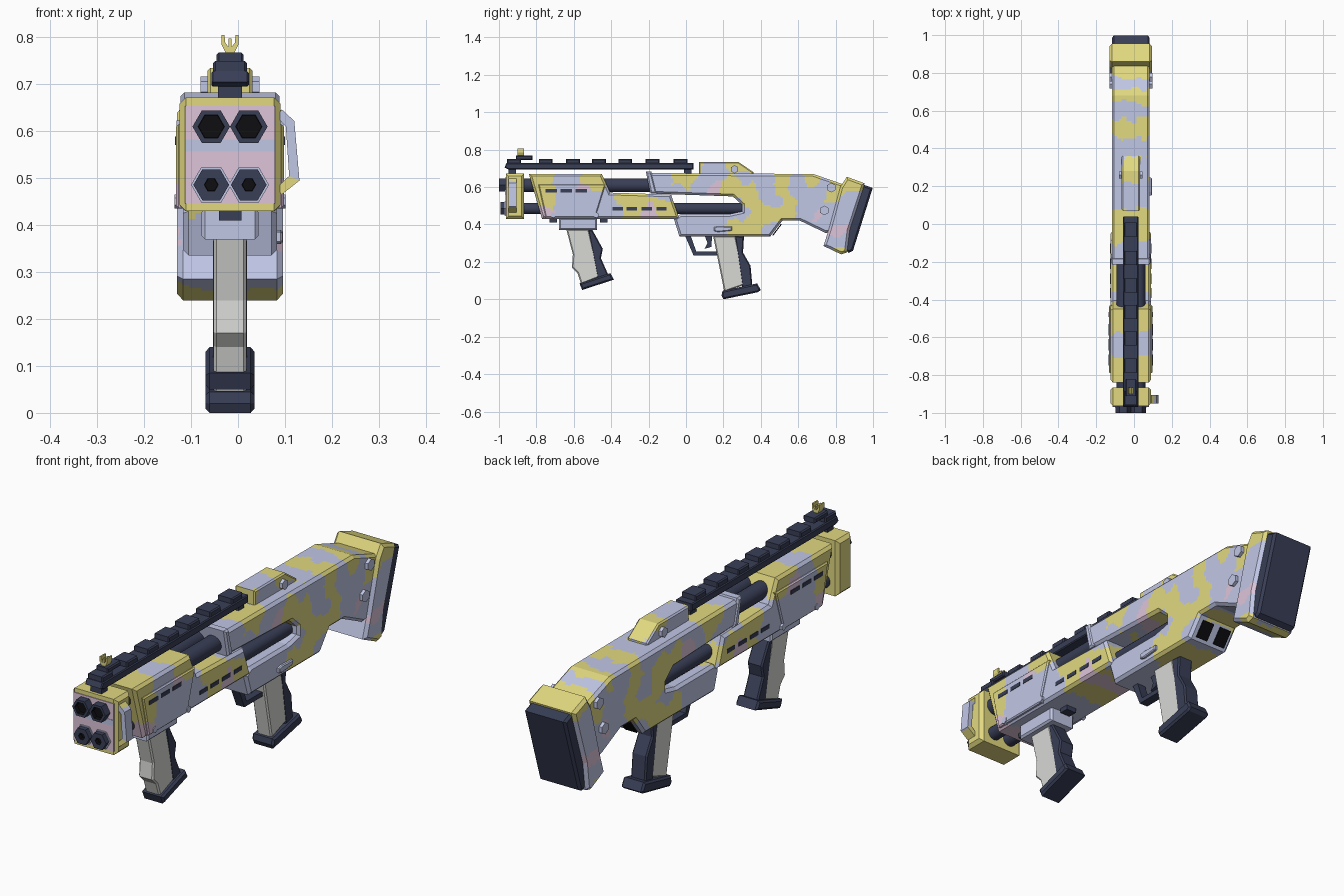
import bpy
import bmesh
from mathutils import Vector, Matrix, noise
from math import radians

cube = bpy.data.objects.get("Cube")
if cube:
    bpy.data.objects.remove(cube)

CX = -.017          # centre plane of the body
MATS = {}


def material(name, *rgb):
    lin = [((c / 255 + .055) / 1.055) ** 2.4 for c in rgb] + [1]
    m = bpy.data.materials.new(name)
    m.use_nodes = True
    m.diffuse_color = lin
    m.node_tree.nodes["Principled BSDF"].inputs["Base Color"].default_value = lin
    MATS[name] = m


material("lavender", 193, 199, 230)
material("yellow", 226, 217, 128)
material("pink", 222, 197, 218)
material("dark blue", 56, 62, 86)
material("light grey", 216, 216, 213)
material("black", 14, 14, 18)

# Camouflage patch centres on the side plane (y, z)
PATCHES = {
    "lavender": [(-.92, .56), (-.65, .67), (-.62, .47), (-.66, .55), (-.52, .52), (-.38, .5),
                 (-.16, .64), (0, .38), (.12, .43), (.18, .67), (.28, .66), (.42, .63),
                 (.14, .72), (.63, .57), (.65, .47), (.48, .37), (.74, .4), (.82, .46),
                 (.87, .54), (.85, .31), (.75, .32), (.3, .44), (.72, .62), (-.07, .57),
                 (.1, .63), (.47, .53), (.6, .64), (.18, .38)],
    "yellow": [(-.91, .67), (-.91, .44), (-.82, .64), (-.75, .65), (-.75, .56), (-.5, .66),
               (-.3, .53), (-.1, .5), (-.27, .45), (-.03, .64), (.03, .67), (.23, .61),
               (.34, .57), (.36, .5), (.43, .45), (.5, .61), (.55, .53), (.53, .47), (.25, .37),
               (.5, .67), (.68, .67), (.8, .6), (.9, .64), (.79, .235), (.29, .72), (.36, .39)],
    "pink": [(-.76, .46), (-.55, .61), (-.19, .44), (.14, .59), (.71, .44), (.82, .37)],
}


def camo_index(p):
    q = Vector((p.x * 2, p.y, p.z))
    n = noise.noise_vector(q * 11) * .04 + noise.noise_vector(q * 26) * .015
    y, z = q.y + n.y, q.z + n.z
    best = []
    for i, (colour, spots) in enumerate(PATCHES.items()):
        d = min((y - a) ** 2 + (z - b) ** 2 for a, b in spots) ** .5
        best.append((d + (.02 if colour == "pink" else 0), i))
    return min(best)[1]


def paint_camo(bm, step=.013):
    """Cut the surface into small cells and colour each by its nearest patch."""
    bmesh.ops.triangulate(bm, faces=bm.faces[:])
    for axis, size in ((2, step), (0, step * 2), (1, step)):
        values = [v.co[axis] for v in bm.verts]
        normal = Vector([float(k == axis) for k in range(3)])
        cut = min(values) + size
        end = max(values)
        while cut < end - .001:
            bmesh.ops.bisect_plane(bm, geom=bm.verts[:] + bm.edges[:] + bm.faces[:],
                                   plane_co=normal * cut, plane_no=normal, dist=1e-5)
            cut += size
    for f in bm.faces:
        f.material_index = camo_index(f.calc_center_median())


def finish(name, bm, mats):
    mesh = bpy.data.meshes.new(name)
    bm.to_mesh(mesh)
    bm.free()
    for m in mats:
        mesh.materials.append(MATS[m])
    ob = bpy.data.objects.new(name, mesh)
    bpy.context.collection.objects.link(ob)
    return ob


def prism(name, pts, lo, hi, mat, bevel=0, axis="x"):
    """Extrude a profile along x (points are y, z) or along y (points are x, z)."""
    bm = bmesh.new()
    if axis == "x":
        lo, hi = lo + CX, hi + CX
        verts = [bm.verts.new((lo, u, v)) for u, v in pts]
        move = Vector((hi - lo, 0, 0))
    else:
        verts = [bm.verts.new((u + CX, lo, v)) for u, v in pts]
        move = Vector((0, hi - lo, 0))
    face = bm.faces.new(verts)
    ext = bmesh.ops.extrude_face_region(bm, geom=[face], use_keep_orig=True)
    bmesh.ops.translate(bm, vec=move, verts=[g for g in ext["geom"] if isinstance(g, bmesh.types.BMVert)])
    bmesh.ops.recalc_face_normals(bm, faces=bm.faces[:])
    if bevel:
        k = 0 if axis == "x" else 1
        rim = [e for e in bm.edges if abs(e.verts[0].co[k] - e.verts[1].co[k]) < 1e-5]
        bmesh.ops.bevel(bm, geom=rim, offset=bevel, segments=1, profile=.5,
                        affect="EDGES", clamp_overlap=True)
    if mat == "camo":
        paint_camo(bm)
        return finish(name, bm, PATCHES)
    return finish(name, bm, [mat])


def slab(name, pts, half, mat, bevel=0):
    return prism(name, pts, -half, half, mat, bevel)


def box(name, y0, y1, z0, z1, half, mat, bevel=0):
    return slab(name, [(y0, z0), (y1, z0), (y1, z1), (y0, z1)], half, mat, bevel)


def rod(name, axis, centre, r, length, sides, mat, hole=0):
    """Cylinder along x or y; an optional dark bore opens its front end."""
    bm = bmesh.new()
    bmesh.ops.create_cone(bm, cap_ends=True, segments=sides, radius1=r, radius2=r, depth=length)
    turn = Matrix.Rotation(radians(90), 4, "Y" if axis == "x" else "X")
    bmesh.ops.transform(bm, matrix=turn @ Matrix.Rotation(radians(30), 4, "Z"), verts=bm.verts[:])
    if hole:
        f = min(bm.faces, key=lambda g: g.calc_center_median().y)
        bmesh.ops.inset_individual(bm, faces=[f], thickness=r * .87 - hole)
        wall = bmesh.ops.inset_individual(bm, faces=[f], thickness=.001)["faces"]
        for g in wall + [f]:
            g.material_index = 1
        bmesh.ops.translate(bm, vec=(0, .018, 0), verts=f.verts[:])
    x, y, z = centre
    bmesh.ops.translate(bm, vec=(x + CX, y, z), verts=bm.verts[:])
    ob = finish(name, bm, [mat, "black"] if hole else [mat])
    if sides > 6:
        bpy.ops.object.select_all(action="DESELECT")
        ob.select_set(True)
        bpy.context.view_layer.objects.active = ob
        bpy.ops.object.shade_smooth_by_angle(angle=radians(40))
    return ob


# Receiver with through slot, collar and stock
slab("receiver", [(-.21, .675), (.68, .67), (.84, .615), (.8, .36), (.745, .355), (.61, .42),
                  (.515, .42), (.45, .335), (-.035, .335), (-.065, .43), (-.03, .455), (.23, .455),
                  (.3, .47), (.3, .505), (.25, .55), (-.18, .565)], .1, "camo", .012)
slab("receiver_collar", [(-.215, .683), (-.185, .683), (-.155, .565), (-.19, .565)],
     .105, "lavender", .008)
slab("butt", [(.86, .655), (.955, .62), (.945, .585), (.875, .37), (.86, .25), (.83, .24),
              (.735, .285), (.765, .38), (.825, .6)], .113, "camo", .013)
slab("butt_pad", [(.93, .62), (.998, .595), (.893, .26), (.87, .248), (.845, .27), (.86, .4)],
     .1, "dark blue", .01)
for y, z in ((.777, .597), (.74, .475)):
    rod("stock_bolt", "x", (0, y, z), .026, .228, 6, "lavender")

# Loading ports under the stock
for x in (-.045, .045):
    prism("loading_port", [(.462, .344), (.508, .404), (.512, .4), (.466, .34)],
          x - .028, x + .028, "black")

# Forward handguard with side panels
slab("handguard", [(-.84, .67), (-.45, .67), (-.405, .57), (-.08, .56), (-.035, .43), (-.77, .43)],
     .107, "camo", .012)
slab("handguard_panel", [(-.79, .615), (-.43, .615), (-.485, .437), (-.75, .437)], .115, "camo", .005)
for y in (-.72, -.64, -.56):
    box("panel_vent", y - .03, y + .03, .571, .589, .117, "dark blue")
for y in (-.365, -.29, -.21, -.13):
    box("pump_vent", y - .027, y + .027, .476, .494, .109, "dark blue")
for y in (-.71, -.48):
    rod("panel_bolt", "x", (0, y, .45), .015, .236, 6, "lavender")
for y in (-.71, -.44):
    box("lower_lug", y - .02, y + .02, .41, .44, .024, "dark blue")

# Muzzle block, barrels and nozzles
box("muzzle_block", -.963, -.865, .43, .672, .108, "yellow", .014)
box("muzzle_face", -.966, -.96, .446, .654, .096, "pink")
box("face_stripe", -.968, -.96, .557, .583, .096, "lavender")
for x in (-.04, .04):
    rod("upper_barrel", "y", (x, -.38, .61), .037, 1.1, 20, "dark blue")
    rod("lower_barrel", "y", (x, -.3, .485), .03, 1.22, 20, "dark blue")
    rod("upper_nozzle", "y", (x, -.965, .61), .04, .07, 6, "dark blue", .023)
    rod("nozzle_washer", "y", (x, -.965, .486), .043, .012, 6, "lavender")
    rod("lower_nozzle", "y", (x, -.965, .486), .038, .055, 6, "dark blue", .01)
prism("side_handle", [(.11, .647), (.137, .622), (.148, .495), (.11, .465), (.1, .48),
                      (.126, .505), (.119, .61), (.1, .63)], -.95, -.905, "camo", 0, "y")

# Top rail with teeth, supports and front sight
slab("rail", [(-.97, .705), (-.95, .695), (.04, .695), (.04, .728), (-.96, .728)], .04, "dark blue", .004)
for y in (-.92, -.75, -.605, -.465, -.325, -.18, -.03):
    box("rail_tooth", y - .037, y + .037, .72, .75, .036, "dark blue", .005)
for y in (-.93, .01):
    box("rail_support", y - .02, y + .02, .66, .7, .026, "dark blue")
box("sight_base", -.91, -.82, .745, .768, .029, "dark blue", .005)
prism("sight_fork", [(-.008, .765), (.008, .765), (.018, .785), (.018, .805), (.012, .805),
                     (.01, .788), (.003, .78), (.003, .798), (-.003, .798), (-.003, .78),
                     (-.01, .788), (-.012, .805), (-.018, .805), (-.018, .785)],
      -.9, -.865, "yellow", 0, "y")

# Rear sight hump
slab("rear_hump", [(.07, .66), (.07, .735), (.28, .735), (.36, .68), (.36, .66)], .048, "camo", .006)
rod("hump_bolt", "x", (0, .26, .695), .022, .125, 6, "lavender")

# Fire selector on one side
prism("selector_lever", [(.15, .365), (.17, .36), (.245, .367), (.245, .388), (.17, .39), (.15, .385)],
      .09, .112, "lavender", .004)

# Trigger and guard
slab("trigger_guard", [(-.005, .34), (.04, .235), (.18, .235), (.18, .255), (.055, .255), (.025, .34)],
     .02, "dark blue")
slab("trigger", [(.1, .34), (.14, .34), (.135, .28), (.1, .27), (.115, .3)], .012, "dark blue")

# Rear grip
slab("rear_grip", [(.145, .34), (.265, .34), (.32, .08), (.205, .04)], .035, "light grey", .006)
slab("rear_grip_spine", [(.26, .34), (.31, .335), (.305, .25), (.345, .18), (.355, .07), (.3, .06)],
     .036, "dark blue", .006)
slab("rear_grip_base", [(.195, .045), (.38, .085), (.4, .05), (.385, .038), (.2, 0), (.19, .02)],
     .052, "dark blue", .008)

# Front grip
box("grip_mount", -.68, -.475, .37, .435, .061, "lavender", .008)
slab("front_grip", [(-.64, .375), (-.52, .375), (-.46, .12), (-.56, .08), (-.58, .14), (-.61, .17),
                    (-.605, .24)], .035, "light grey", .006)
slab("front_grip_spine", [(-.525, .375), (-.5, .37), (-.445, .27), (-.455, .22), (-.415, .13),
                          (-.475, .11)], .036, "dark blue", .006)
slab("front_grip_base", [(-.57, .085), (-.405, .14), (-.385, .105), (-.555, .05)],
     .052, "dark blue", .008)
